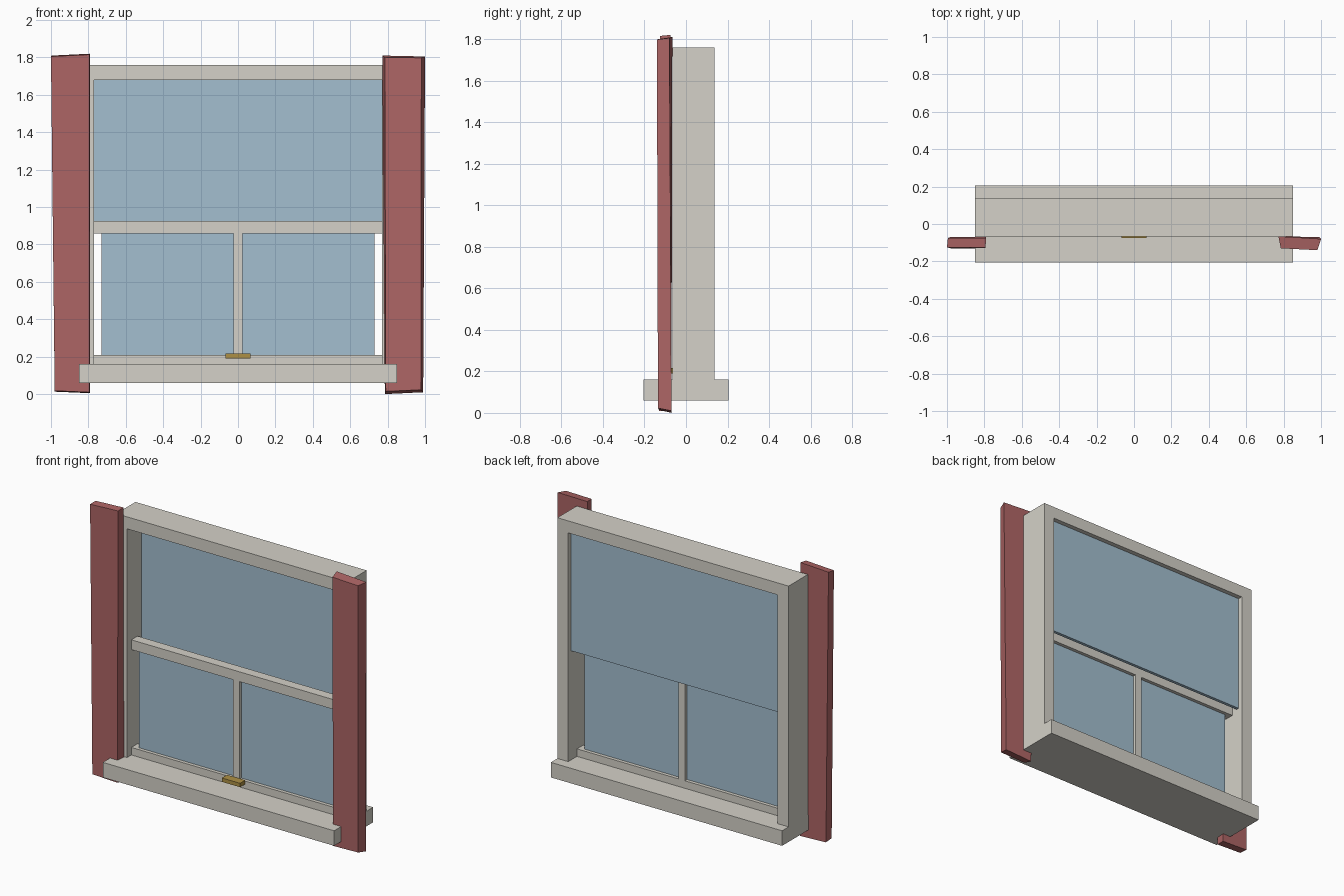
import bpy, bmesh

if "Cube" in bpy.data.objects:
    bpy.data.objects.remove(bpy.data.objects["Cube"])


def material(name, rgb):
    m = bpy.data.materials.new(name)
    m.diffuse_color = (*rgb, 1)
    m.use_nodes = True
    m.node_tree.nodes["Principled BSDF"].inputs["Base Color"].default_value = m.diffuse_color
    return m


PAINT = material("cream_paint", (0.66, 0.64, 0.58))
GLASS = material("blue_glass", (0.37, 0.52, 0.63))
RED = material("red_wood", (0.42, 0.13, 0.13))
BRASS = material("brass", (0.42, 0.28, 0.06))


def hexa(name, bottom, top, mat):
    """Six-sided solid from two four-point loops, bottom and top."""
    bm = bmesh.new()
    lo = [bm.verts.new(p) for p in bottom]
    hi = [bm.verts.new(p) for p in top]
    bm.faces.new(lo)
    bm.faces.new(hi)
    for i in range(4):
        j = (i + 1) % 4
        bm.faces.new((lo[i], lo[j], hi[j], hi[i]))
    bmesh.ops.recalc_face_normals(bm, faces=bm.faces)
    mesh = bpy.data.meshes.new(name)
    bm.to_mesh(mesh)
    bm.free()
    mesh.materials.append(mat)
    obj = bpy.data.objects.new(name, mesh)
    bpy.context.collection.objects.link(obj)
    return obj


def box(name, x, y, z, mat):
    loop = [(x[0], y[0]), (x[1], y[0]), (x[1], y[1]), (x[0], y[1])]
    return hexa(name, [(*p, z[0]) for p in loop], [(*p, z[1]) for p in loop], mat)


# Sill and outer frame
FRAME_Y = (-0.066, 0.137)
box("sill", (-0.85, 0.85), (-0.205, 0.205), (0.06, 0.16), PAINT)
box("frame_head", (-0.85, 0.85), FRAME_Y, (1.68, 1.76), PAINT)
box("left_jamb", (-0.85, -0.77), FRAME_Y, (0.16, 1.68), PAINT)
box("right_jamb", (0.77, 0.85), FRAME_Y, (0.16, 1.68), PAINT)

# Lower sash: rails, mullion, panes
SASH_Y = (-0.02, 0.045)
box("meeting_rail", (-0.77, 0.77), SASH_Y, (0.86, 0.925), PAINT)
box("bottom_rail", (-0.77, 0.77), SASH_Y, (0.16, 0.21), PAINT)
box("mullion", (-0.024, 0.024), SASH_Y, (0.21, 0.86), PAINT)
for side, x in (("left", (-0.73, -0.024)), ("right", (0.024, 0.73))):
    box(side + "_lower_pane", x, (0.003, 0.022), (0.21, 0.86), GLASS)

# Upper pane, set further back
box("upper_pane", (-0.77, 0.77), (0.085, 0.106), (0.885, 1.68), GLASS)

# Brass sash lift
box("sash_lift", (-0.067, 0.067), (-0.074, -0.02), (0.19, 0.216), BRASS)

# Slightly warped shutter planks (front-left, front-right, back-right, back-left)
hexa("left_shutter",
     [(-0.98, -0.13, 0.018), (-0.795, -0.13, 0.01), (-0.79, -0.07, 0.005), (-0.98, -0.07, 0.013)],
     [(-1.0, -0.125, 1.805), (-0.795, -0.125, 1.815), (-0.79, -0.075, 1.82), (-0.995, -0.075, 1.81)], RED)
hexa("right_shutter",
     [(0.79, -0.13, 0.015), (0.978, -0.135, 0.023), (0.99, -0.07, 0.01), (0.785, -0.07, 0.0)],
     [(0.785, -0.13, 1.8), (0.98, -0.14, 1.798), (1.0, -0.08, 1.805), (0.772, -0.066, 1.81)], RED)
